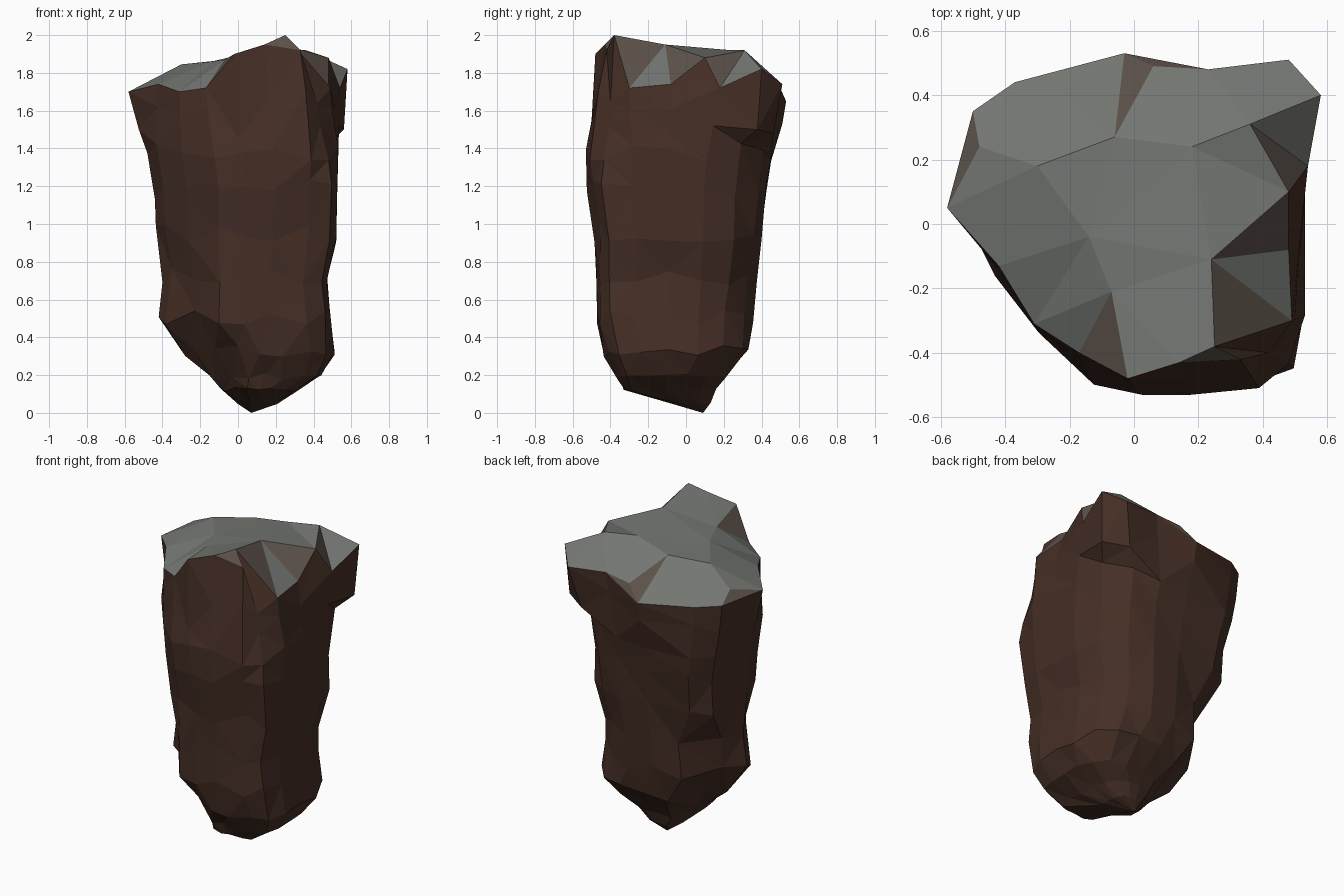
import bpy, bmesh, random
from mathutils import Vector
from mathutils.geometry import delaunay_2d_cdt

if "Cube" in bpy.data.objects:
    bpy.data.objects.remove(bpy.data.objects["Cube"])

random.seed(11)

# Top rim, anticlockwise from the left tip
RIM = [(-.58, .05, 1.70), (-.42, -.13, 1.74), (-.31, -.31, 1.70), (-.17, -.40, 1.72),
       (-.02, -.48, 1.90), (.14, -.43, 1.95), (.33, -.42, 1.92), (.42, -.40, 1.64),
       (.49, -.30, 1.72), (.51, -.10, 1.60), (.54, .18, 1.72), (.58, .40, 1.82),
       (.48, .51, 1.74), (.23, .48, 1.76), (-.03, .53, 1.65), (-.37, .44, 1.68), (-.50, .35, 1.69)]
# Bumps on the sloping top
CROWN = [(.25, -.38, 2.0), (.24, -.11, 1.95), (.36, .31, 1.92), (.18, .24, 1.92),
         (.06, .49, 1.74), (-.22, .42, 1.71), (-.06, .27, 1.87), (-.30, .18, 1.845), (-.48, .24, 1.75),
         (-.14, -.04, 1.86), (-.07, -.21, 1.87), (.48, .10, 1.88), (.48, -.08, 1.74)]
# Body section inside a -1..1 box, and the box (z, x0, x1, y0, y1) at each height
SECTION = [(-1, .1), (-.92, -.25), (-.65, -.62), (-.3, -.95), (0, -1), (.3, -1), (.72, -.96), (.93, -.83),
           (1, -.5), (1, -.1), (1, .3), (.9, .67), (.64, .92), (.3, 1), (-.1, 1), (-.72, .98), (-.98, .82)]
LOW = {1: (-.92, -.12), 2: (-.6, -.56), 15: (-.5, .92), 16: (-.86, .42)}
LEVELS = [(1.38, -.48, .53, -.53, .45), (1.18, -.44, .525, -.525, .425), (.95, -.435, .52, -.485, .40),
          (.72, -.40, .47, -.475, .375), (.50, -.42, .49, -.47, .355), (.33, -.28, .51, -.435, .33),
          (.19, -.15, .44, -.36, .21), (.125, -.09, .31, -.33, .16), (.05, 0, .21, -.07, .13)]
# How far the overhanging lip reaches: rim index -> (drop, inward blend)
LIP = {0: (.2, .55), 4: (.44, .5), 5: (.3, .5), 6: (.22, .5), 10: (.2, .5), 11: (.32, .2),
       12: (.26, .45), 16: (.18, .4)}
N = len(RIM)


def body_ring(level):
    z, x0, x1, y0, y1 = level
    ring = []
    for i, (u, v) in enumerate(SECTION):
        if z < .8:
            u, v = LOW.get(i, (u, v))
        k = random.uniform(.95, 1.01) if abs(u) < .99 and abs(v) < .99 else 1
        dz = random.uniform(-.05, .05) * min(1, z * 2)
        ring.append(Vector(((x0 + x1) / 2 + k * u * (x1 - x0) / 2,
                            (y0 + y1) / 2 + k * v * (y1 - y0) / 2,
                            min(z + dz, RIM[i][2] - .15))))
    return ring


# Rock: rings from the rim down to the lowest point
rim = [Vector(p) for p in RIM]
body = [body_ring(l) for l in LEVELS]
lip = []
for i, (a, b) in enumerate(zip(rim, body[0])):
    drop, blend = LIP.get(i, (.12, .25))
    p = a.lerp(b, blend)
    p.z = a.z - drop
    lip.append(p)

bm = bmesh.new()
rings = [[bm.verts.new(p) for p in r] for r in [rim, lip] + body]
for a, b in zip(rings, rings[1:]):
    for i in range(N):
        j = (i + 1) % N
        # use the shorter diagonal so facets stay even
        if (a[i].co - b[j].co).length < (a[j].co - b[i].co).length:
            tris = [(a[i], b[i], b[j]), (a[i], b[j], a[j])]
        else:
            tris = [(a[i], b[i], a[j]), (a[j], b[i], b[j])]
        for t in tris:
            bm.faces.new(t)
tip = bm.verts.new((.07, .09, 0))
for i in range(N):
    bm.faces.new((rings[-1][i], tip, rings[-1][(i + 1) % N]))

# Crown: triangulate the top inside the rim
pts = [Vector(p) for p in RIM + CROWN]
tris = delaunay_2d_cdt([p.xy for p in pts], [(i, (i + 1) % N) for i in range(N)],
                       [list(range(N))], 1, 1e-5)[2]
top = rings[0] + [bm.verts.new(p) for p in pts[N:]]
for t in tris:
    bm.faces.new([top[i] for i in t])
bmesh.ops.recalc_face_normals(bm, faces=bm.faces)

# Grey on upward faces, brown on the sides
mesh = bpy.data.meshes.new("rock")
for name, col in (("brown_stone", (.06, .028, .019, 1)), ("mixed_stone", (.11, .085, .07, 1)),
                  ("grey_stone", (.17, .18, .165, 1))):
    m = bpy.data.materials.new(name)
    m.diffuse_color = col
    m.use_nodes = True
    m.node_tree.nodes["Principled BSDF"].inputs["Base Color"].default_value = m.diffuse_color
    mesh.materials.append(m)
for f in bm.faces:
    f.material_index = (f.normal.z > .35) + (f.normal.z > .7)
bm.to_mesh(mesh)
bm.free()
bpy.context.collection.objects.link(bpy.data.objects.new("rock", mesh))
